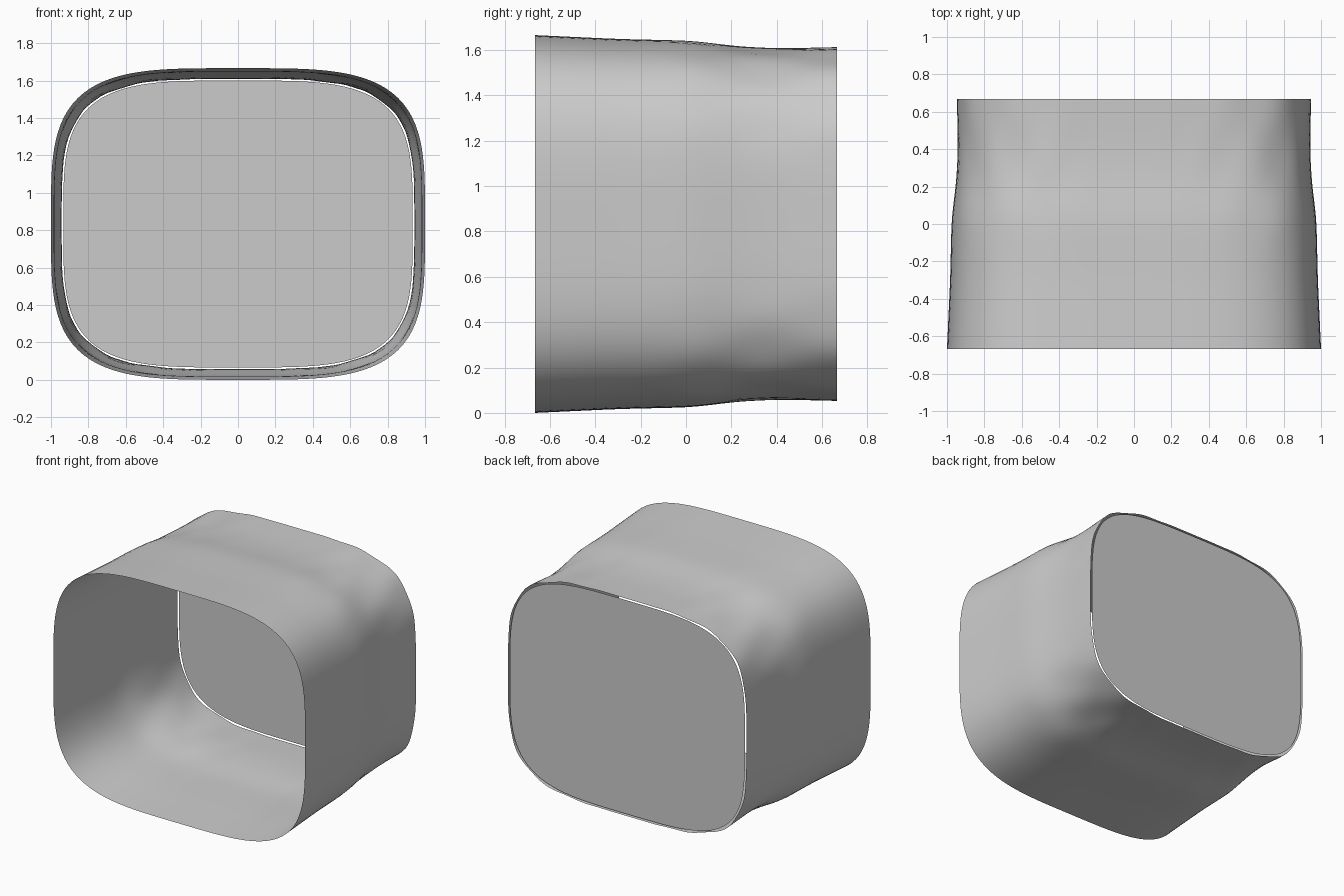
import bpy, bmesh, math

if "Cube" in bpy.data.objects:
    bpy.data.objects.remove(bpy.data.objects["Cube"])

SEG = 160
MID_Z = 0.833
# Depth along y and how far the wall is pulled inward there
WAIST = [(-0.667, 0.0), (-0.3, 0.017), (0.0, 0.024), (0.1, 0.033),
         (0.2, 0.047), (0.35, 0.057), (0.45, 0.058), (0.667, 0.053)]


def inset_at(y):
    for (y0, i0), (y1, i1) in zip(WAIST, WAIST[1:]):
        if y <= y1:
            return i0 + (i1 - i0) * (y - y0) / (y1 - y0)
    return WAIST[-1][1]


def ring(bm, y, inset, ripple=0.0, n=3.8):
    """Rounded-rectangle loop with optional corner wrinkles."""
    verts = []
    a, b = 1.0 - inset, 0.833 - inset
    for i in range(SEG):
        t = 2 * math.pi * i / SEG
        c, s = math.cos(t), math.sin(t)
        r = (abs(c / a) ** n + abs(s / b) ** n) ** (-1 / n)
        corner = abs(math.sin(2 * t)) ** 3
        r += ripple * corner * math.sin(20 * t) * math.cos(9.4 * y)
        verts.append(bm.verts.new((r * c, y, MID_Z + r * s)))
    return verts


def finish(bm, name):
    bmesh.ops.recalc_face_normals(bm, faces=bm.faces)
    mesh = bpy.data.meshes.new(name)
    bm.to_mesh(mesh)
    bm.free()
    obj = bpy.data.objects.new(name, mesh)
    bpy.context.collection.objects.link(obj)
    for p in mesh.polygons:
        p.use_smooth = True
    return obj


# Open-fronted shell, wrinkled toward the back corners
bm = bmesh.new()
rows = 32
loops = []
for k in range(rows + 1):
    y = -0.667 + 1.334 * k / rows
    inset = sum(inset_at(y + d) for d in (-0.05, 0, 0.05)) / 3 if 0 < k < rows else inset_at(y)
    fade = min(1, max(0, (y + 0.2) / 0.5))
    loops.append(ring(bm, y, inset, 0.006 * fade))
for lo, hi in zip(loops, loops[1:]):
    for i in range(SEG):
        j = (i + 1) % SEG
        bm.faces.new((lo[i], lo[j], hi[j], hi[i]))
finish(bm, "shell")

# Flat back panel, sitting just inside the shell with a narrow gap
bm = bmesh.new()
bm.faces.new(ring(bm, 0.665, 0.066))
finish(bm, "back_panel")
